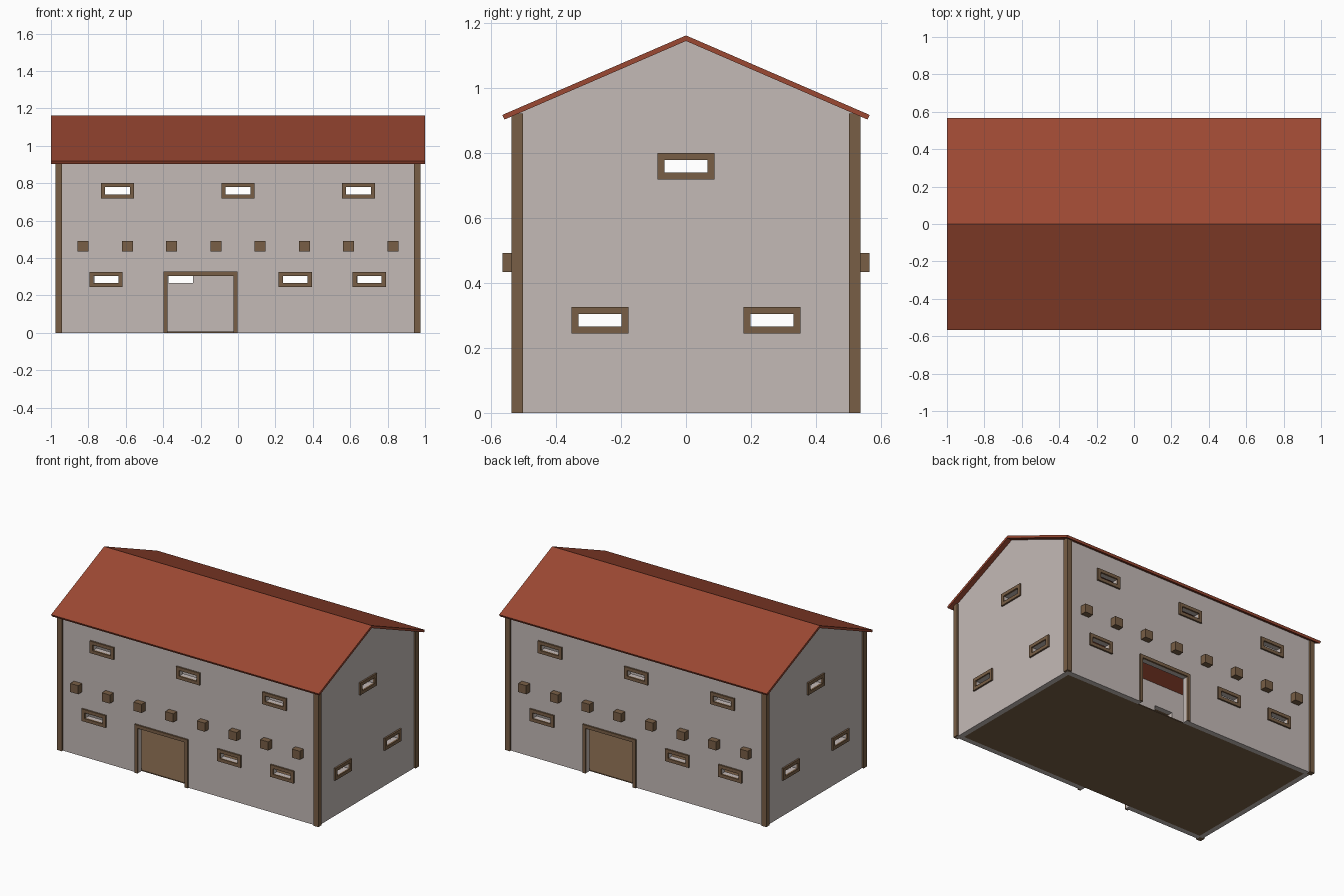
import bpy, bmesh
from math import pi
from mathutils import Matrix, Vector

if "Cube" in bpy.data.objects:
    bpy.data.objects.remove(bpy.data.objects["Cube"], do_unlink=True)


def material(name, rgb):
    m = bpy.data.materials.new(name)
    m.use_nodes = True
    m.diffuse_color = (*rgb, 1)
    m.node_tree.nodes["Principled BSDF"].inputs["Base Color"].default_value = (*rgb, 1)
    return m


PLASTER = material("grey plaster", (0.55, 0.49, 0.47))
WOOD = material("brown wood", (0.19, 0.114, 0.061))
TILE = material("red roof tile", (0.33, 0.065, 0.032))

HALF_X, HALF_Y = 0.965, 0.525      # outer wall faces
WALL = 0.035                       # wall thickness
PROUD = 0.011                      # trim standing out from the wall
WIN_W, WIN_H, TRIM = 0.133, 0.038, 0.022


def finish(name, bm, mat):
    bmesh.ops.recalc_face_normals(bm, faces=bm.faces)
    mesh = bpy.data.meshes.new(name)
    bm.to_mesh(mesh)
    bm.free()
    mesh.materials.append(mat)
    obj = bpy.data.objects.new(name, mesh)
    bpy.context.collection.objects.link(obj)
    return obj


def add_box(bm, lo, hi, turn=Matrix()):
    lo, hi = Vector(lo), Vector(hi)
    size = Matrix.Diagonal((*(hi - lo), 1))
    bmesh.ops.create_cube(bm, size=1, matrix=turn @ Matrix.Translation((lo + hi) / 2) @ size)


def prism(name, profile, half, mat):
    """Extrude a (y, z) profile along x."""
    bm = bmesh.new()
    face = bm.faces.new([bm.verts.new((-half, y, z)) for y, z in profile])
    new = bmesh.ops.extrude_face_region(bm, geom=[face])["geom"]
    bmesh.ops.translate(bm, vec=(2 * half, 0, 0),
                        verts=[v for v in new if isinstance(v, bmesh.types.BMVert)])
    return finish(name, bm, mat)


def cut(target, cutter):
    cutter.hide_render = True
    mod = target.modifiers.new("cut", "BOOLEAN")
    mod.operation, mod.solver, mod.object = "DIFFERENCE", "EXACT", cutter
    bpy.context.view_layer.objects.active = target
    bpy.ops.object.modifier_apply(modifier=mod.name)
    bpy.data.objects.remove(cutter, do_unlink=True)


# Each wall: rotation, distance from centre, window centres (along, height)
LONG = [(-0.705, 0.285), (0.306, 0.285), (0.702, 0.285),
        (-0.645, 0.76), (0, 0.76), (0.645, 0.76)]
GABLE = [(-0.265, 0.285), (0.265, 0.285), (0, 0.76)]
SIDES = [("front", 0, HALF_Y, LONG), ("left", pi / 2, HALF_X, GABLE),
         ("back", pi, HALF_Y, LONG), ("right", -pi / 2, HALF_X, GABLE)]
DOOR = (-0.377, -0.025, 0.305)     # left, right, top of the opening

# Hollow walls with gables
eave = 1.147 - 0.431 * HALF_Y
walls = prism("walls", [(-HALF_Y, 0), (HALF_Y, 0), (HALF_Y, eave), (0, 1.147), (-HALF_Y, eave)],
              HALF_X, PLASTER)
room = bmesh.new()
add_box(room, (WALL - HALF_X, WALL - HALF_Y, -1), (HALF_X - WALL, HALF_Y - WALL, 2))
cut(walls, finish("room_cutter", room, PLASTER))

# Openings, window frames, door frames and beam ends
openings = bmesh.new()
for side, angle, dist, windows in SIDES:
    turn = Matrix.Rotation(angle, 4, "Z")
    frames = bmesh.new()
    for u, z in windows:
        w, h = WIN_W / 2, WIN_H / 2
        add_box(openings, (u - w, -dist - 0.05, z - h), (u + w, WALL + 0.02 - dist, z + h), turn)
        near, far = -dist - PROUD, 0.002 - dist
        for s in (-1, 1):
            z0, z1 = sorted((z + s * h, z + s * (h + TRIM)))
            add_box(frames, (u - w - TRIM, near, z0), (u + w + TRIM, far, z1), turn)
            x0, x1 = sorted((u + s * w, u + s * (w + TRIM)))
            add_box(frames, (x0, near, z - h), (x1, far, z + h), turn)
    finish(side + "_window_frames", frames, WOOD)

    if windows is LONG:
        x0, x1, top = DOOR
        add_box(openings, (x0, -dist - 0.05, -0.1), (x1, WALL + 0.02 - dist, top), turn)
        door = bmesh.new()
        for a, b in ((x0 - TRIM, x0), (x1, x1 + TRIM)):
            add_box(door, (a, near, 0), (b, far, top), turn)
        add_box(door, (x0 - TRIM, near, top), (x1 + TRIM, far, top + TRIM), turn)
        finish(side + "_door_frame", door, WOOD)

        beams = bmesh.new()
        for i in range(8):
            x = (i - 3.5) * 0.2366
            add_box(beams, (x - 0.03, -0.566, 0.434), (x + 0.03, 0.01 - dist, 0.492), turn)
        finish(side + "_beam_ends", beams, WOOD)
cut(walls, finish("opening_cutter", openings, PLASTER))

# Floor slab
floor = bmesh.new()
add_box(floor, (WALL - HALF_X, WALL - HALF_Y, 0), (HALF_X - WALL, HALF_Y - WALL, 0.006))
finish("floor", floor, WOOD)

# Corner posts
posts = bmesh.new()
for sx in (-1, 1):
    for sy in (-1, 1):
        x0, x1 = sorted((sx * 0.941, sx * 0.976))
        y0, y1 = sorted((sy * 0.502, sy * 0.537))
        add_box(posts, (x0, y0, 0), (x1, y1, 0.922))
finish("corner_posts", posts, WOOD)

# Roof
prism("roof", [(-0.566, 0.918), (0, 1.163), (0.566, 0.918),
               (0.559, 0.904), (0, 1.146), (-0.559, 0.904)], 1, TILE)
